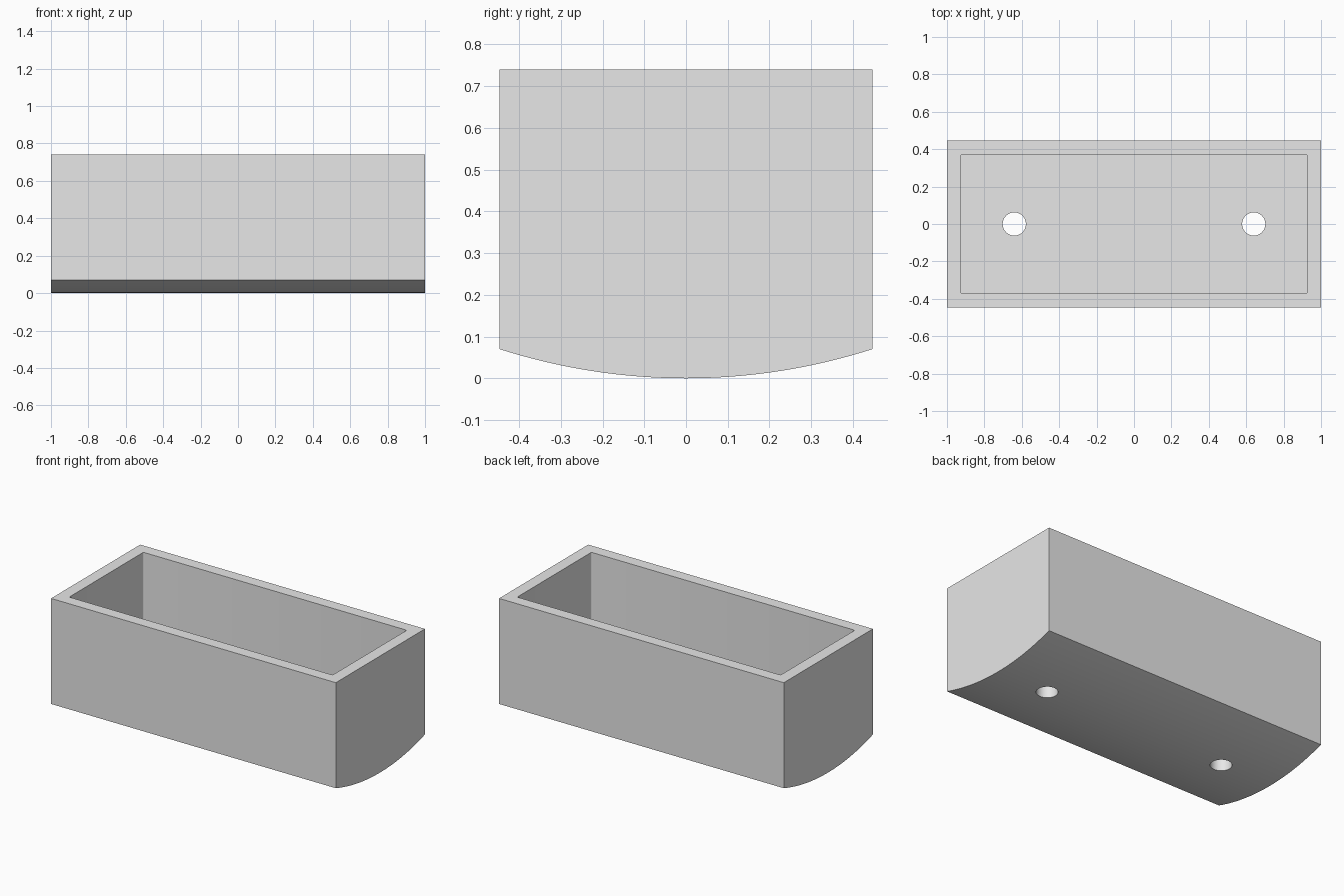
import bpy, bmesh, math

cube = bpy.data.objects.get("Cube")
if cube:
    bpy.data.objects.remove(cube, do_unlink=True)

HALF_X, HALF_Y, TOP = 1.0, 0.447, 0.74
WALL, SAG, FLOOR = 0.075, 0.07, 0.15
HOLE_X, HOLE_R = 0.64, 0.062

grey = bpy.data.materials.new("plain grey")
grey.use_nodes = True
grey.diffuse_color = (0.8, 0.8, 0.8, 1)
grey.node_tree.nodes["Principled BSDF"].inputs["Base Color"].default_value = (0.8, 0.8, 0.8, 1)


def make_object(name, bm):
    bmesh.ops.recalc_face_normals(bm, faces=bm.faces)
    mesh = bpy.data.meshes.new(name)
    bm.to_mesh(mesh)
    bm.free()
    mesh.materials.append(grey)
    obj = bpy.data.objects.new(name, mesh)
    bpy.context.collection.objects.link(obj)
    return obj


def extrude_profile(name, points, direction):
    bm = bmesh.new()
    face = bm.faces.new([bm.verts.new(p) for p in points])
    ext = bmesh.ops.extrude_face_region(bm, geom=[face])
    verts = [g for g in ext["geom"] if isinstance(g, bmesh.types.BMVert)]
    bmesh.ops.translate(bm, verts=verts, vec=direction)
    return make_object(name, bm)


def arc(cx, cy, radius, start, end, steps):
    angles = [start + (end - start) * i / steps for i in range(steps + 1)]
    return [(cx + radius * math.cos(a), cy + radius * math.sin(a)) for a in angles]


# Box with a shallow curved underside
radius = (HALF_Y ** 2 + SAG ** 2) / (2 * SAG)
spread = math.asin(HALF_Y / radius)
curve = arc(0, radius, radius, -math.pi / 2 - spread, -math.pi / 2 + spread, 48)
profile = [(-HALF_X, y, z) for y, z in curve + [(HALF_Y, TOP), (-HALF_Y, TOP)]]
planter = extrude_profile("trough_box", profile, (2 * HALF_X, 0, 0))

# Inner cavity with slightly rounded corners
r = 0.008
ix, iy = HALF_X - WALL - r, HALF_Y - WALL - r
outline = []
for i, (sx, sy) in enumerate([(1, 1), (-1, 1), (-1, -1), (1, -1)]):
    outline += arc(sx * ix, sy * iy, r, i * math.pi / 2, (i + 1) * math.pi / 2, 4)
cutters = [extrude_profile("cavity_cutter", [(x, y, FLOOR) for x, y in outline], (0, 0, 1))]

# Drain holes
for side, sign in (("left", 1), ("right", -1)):
    ring = arc(sign * HOLE_X, 0, HOLE_R, 0, math.tau, 48)[:-1]
    cutters.append(extrude_profile(side + "_hole_cutter", [(x, y, -0.2) for x, y in ring], (0, 0, 0.6)))

bpy.context.view_layer.objects.active = planter
planter.select_set(True)
for cutter in cutters:
    cutter.hide_render = True
    mod = planter.modifiers.new(cutter.name, "BOOLEAN")
    mod.operation, mod.solver, mod.object = "DIFFERENCE", "EXACT", cutter
    bpy.ops.object.modifier_apply(modifier=mod.name)
    bpy.data.objects.remove(cutter, do_unlink=True)

bpy.ops.object.shade_smooth_by_angle(angle=math.radians(30))
